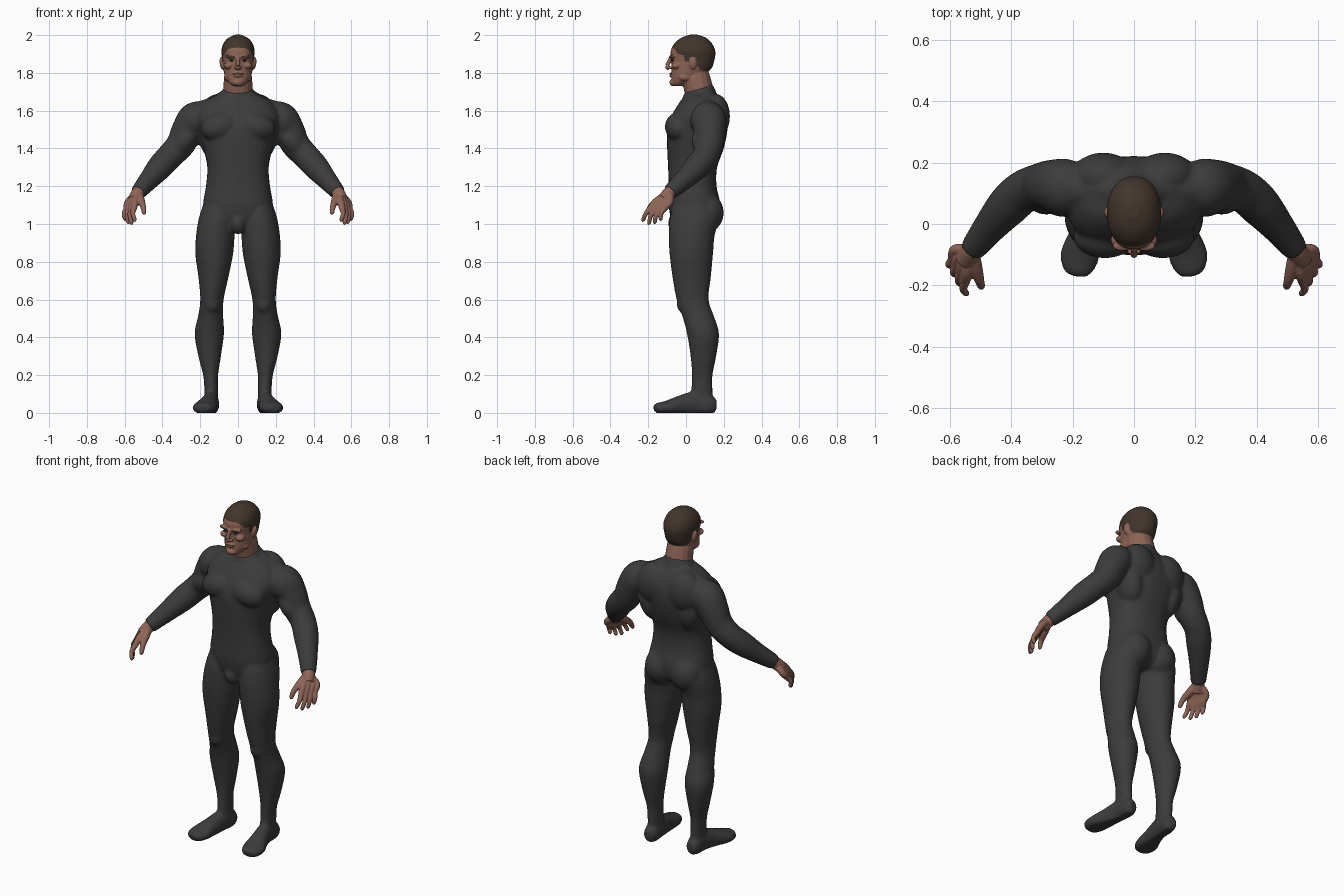
import bpy, bmesh, math
from mathutils import Vector, Matrix

cube = bpy.data.objects.get("Cube")
if cube:
    bpy.data.objects.remove(cube, do_unlink=True)


def material(name, rgb):
    m = bpy.data.materials.new(name)
    m.use_nodes = True
    m.diffuse_color = (*rgb, 1)
    m.node_tree.nodes["Principled BSDF"].inputs["Base Color"].default_value = (*rgb, 1)
    return m


SUIT = material("charcoal suit", (0.045, 0.045, 0.046))
SKIN = material("tan skin", (0.27, 0.13, 0.095))
HAIR = material("dark brown hair", (0.055, 0.036, 0.025))
EYE = material("dark eye", (0.05, 0.03, 0.025))


def spline(rows, steps=5):
    """Smooth curve through rows of any width."""
    pts = [Vector(r) for r in rows]
    out = []
    for i in range(len(pts) - 1):
        a, b, c, d = pts[max(i - 1, 0)], pts[i], pts[i + 1], pts[min(i + 2, len(pts) - 1)]
        for k in range(steps):
            t = k / steps
            out.append(b + (c - a) * (t / 2) + (a * 2 - b * 5 + c * 4 - d) * (t * t / 2)
                       + (b * 3 - a - c * 3 + d) * (t ** 3 / 2))
    return out + [pts[-1]]


def loft(bm, rows, side=1, upright=False, power=2.0, n=28):
    """Closed skin over sections (x, y, z, radius, radius); level rings if upright."""
    rows = spline(rows)
    rings = []
    for i, r in enumerate(rows):
        centre = Vector(r[:3])
        tangent = Vector(rows[min(i + 1, len(rows) - 1)][:3]) - Vector(rows[max(i - 1, 0)][:3])
        turn = Matrix.Identity(3) if upright else tangent.to_track_quat('Z', 'Y').to_matrix()
        ring = []
        for k in range(n):
            a = math.tau * k / n
            c, s = math.cos(a), math.sin(a)
            p = centre + turn @ Vector((
                math.copysign(abs(c) ** (2 / power), c) * r[3],
                math.copysign(abs(s) ** (2 / power), s) * r[4], 0))
            ring.append(bm.verts.new((p.x * side, p.y, p.z)))
        rings.append(ring)
    faces = [bm.faces.new(rings[0]), bm.faces.new(rings[-1])]
    for a, b in zip(rings, rings[1:]):
        for k in range(n):
            faces.append(bm.faces.new((a[k - 1], a[k], b[k], b[k - 1])))
    bmesh.ops.recalc_face_normals(bm, faces=faces)


def tube(bm, rows, side=1):
    loft(bm, [(*r, r[3]) for r in rows], side, n=16)


def blob(bm, loc, radii, side=1, tilt=0.0):
    """Ellipsoid, leaning in the front plane by tilt degrees."""
    place = Matrix.Translation((loc[0] * side, *loc[1:]))
    lean = Matrix.Rotation(math.radians(tilt) * side, 4, 'Y')
    bmesh.ops.create_uvsphere(bm, u_segments=24, v_segments=16, radius=1,
                              matrix=place @ lean @ Matrix.Diagonal((*radii, 1)))


def finish(name, bm, mats, voxel=None, smooth=0):
    """Make the object and melt its overlapping parts into one skin."""
    mesh = bpy.data.meshes.new(name)
    bm.to_mesh(mesh)
    bm.free()
    obj = bpy.data.objects.new(name, mesh)
    bpy.context.collection.objects.link(obj)
    if voxel:
        melt = obj.modifiers.new("melt", 'REMESH')
        melt.mode = 'VOXEL'
        melt.voxel_size = voxel
        soften = obj.modifiers.new("soften", 'SMOOTH')
        soften.factor = 0.5
        soften.iterations = smooth
        graph = bpy.context.evaluated_depsgraph_get()
        graph.update()
        obj.data = bpy.data.meshes.new_from_object(obj.evaluated_get(graph))
        obj.modifiers.clear()
    obj.data.name = name
    obj.data.materials.clear()
    for m in mats:
        obj.data.materials.append(m)
    obj.data.polygons.foreach_set("use_smooth", [True] * len(obj.data.polygons))
    obj.data.update()
    return obj


# Suit: trunk and collar
bm = bmesh.new()
loft(bm, [(0, .04, .98, .09, .07), (0, .045, 1.02, .16, .12), (0, .045, 1.1, .185, .137),
          (0, .035, 1.2, .17, .127), (0, .035, 1.3, .163, .13), (0, .05, 1.4, .183, .15),
          (0, .06, 1.5, .208, .16), (0, .072, 1.58, .22, .145), (0, .08, 1.65, .17, .11),
          (0, .08, 1.69, .1, .08)], upright=True, power=2.3)
tube(bm, [(0, .095, 1.6, .1), (0, .08, 1.66, .09), (0, .063, 1.715, .083)])
blob(bm, (0, -.045, 1.005), (.045, .05, .06))

for s in (1, -1):
    # Suit: chest, back and seat muscles
    blob(bm, (.095, -.04, 1.515), (.105, .072, .075), s, 12)
    blob(bm, (.1, .155, 1.57), (.105, .078, .12), s)
    blob(bm, (.135, .115, 1.46), (.075, .09, .13), s, 12)
    blob(bm, (.085, .108, 1.06), (.092, .092, .105), s)
    tube(bm, [(.02, .1, 1.69, .05), (.12, .11, 1.62, .058), (.23, .12, 1.56, .085)], s)
    # Suit: arm
    tube(bm, [(.17, .11, 1.56, .08), (.225, .12, 1.555, .093), (.27, .125, 1.49, .085),
              (.305, .122, 1.42, .077), (.36, .105, 1.36, .071), (.41, .06, 1.305, .069),
              (.47, -.01, 1.235, .055), (.528, -.085, 1.168, .042)], s)
    blob(bm, (.235, .115, 1.55), (.08, .092, .1), s, -20)
    blob(bm, (.285, .085, 1.44), (.055, .055, .085), s, -38)
    # Suit: leg
    loft(bm, [(.1, .045, 1.14, .07, .1), (.11, .045, 1.04, .095, .13), (.12, .03, .94, .102, .122),
              (.126, .028, .84, .1, .115), (.13, .03, .72, .08, .102), (.138, .035, .6, .062, .085),
              (.145, .065, .51, .067, .084), (.152, .09, .42, .078, .085),
              (.15, .092, .3, .06, .068), (.145, .086, .2, .04, .055),
              (.142, .084, .12, .036, .057), (.142, .08, .05, .036, .06)], s, upright=True)
    blob(bm, (.137, -.008, .58), (.042, .042, .055), s)
    # Suit: foot
    loft(bm, [(.135, .16, .04, .025, .03), (.14, .13, .042, .041, .052), (.145, .05, .052, .042, .062),
              (.16, -.03, .04, .05, .052), (.176, -.1, .028, .064, .037),
              (.184, -.15, .024, .05, .029), (.187, -.168, .02, .028, .018)], s)
suit = finish("body_suit", bm, [SUIT], .0085, 7)
for v in suit.data.vertices:
    v.co.z = max(v.co.z, 0)

# Hands: each finger runs from the wrist through its knuckle
for s, label in ((1, "left"), (-1, "right")):
    bm = bmesh.new()
    tube(bm, [(.495, -.045, 1.205, .03), (.527, -.084, 1.168, .035), (.55, -.12, 1.13, .033)], s)
    for i in range(4):
        f = i / 3
        x, y, z = .55 + .04 * f, -.185 + .07 * f, 1.088 - .006 * f
        drop = (.066, .08, .074, .056)[i]
        fan = .022 * (.5 - f)
        tube(bm, [(.53, -.088, 1.16, .02), (x - .008, y + .03, z + .035, .019), (x, y, z, .0165),
                  (x + .01 - fan / 3, y - .022 - fan / 2, z - drop * .5, .0125),
                  (x + .002 - fan / 2, y - .03 - fan, z - drop, .0105),
                  (x - .002 - fan / 2, y - .03 - fan, z - drop - .008, .005)], s)
    tube(bm, [(.525, -.095, 1.16, .022), (.515, -.145, 1.125, .022), (.503, -.185, 1.095, .0155),
              (.498, -.203, 1.062, .012), (.5, -.206, 1.05, .006)], s)
    finish(label + "_hand", bm, [SKIN], .0035, 3)

# Head: skull, jaw and neck
bm = bmesh.new()
loft(bm, [(0, -.042, 1.73, .026, .026), (0, -.03, 1.745, .046, .046), (0, .0, 1.78, .068, .076),
          (0, .028, 1.82, .078, .104), (0, .036, 1.87, .083, .115), (0, .037, 1.915, .088, .118),
          (0, .038, 1.955, .078, .1), (0, .04, 1.985, .052, .067), (0, .04, 2.002, .016, .022)],
     upright=True, power=2.2)
tube(bm, [(0, .088, 1.62, .08), (0, .07, 1.7, .077), (0, .052, 1.78, .074), (0, .05, 1.84, .06)])
# Head: nose, lips and chin
tube(bm, [(0, -.078, 1.885, .011), (0, -.09, 1.86, .01), (0, -.1, 1.835, .012), (0, -.088, 1.822, .012)])
blob(bm, (0, -.074, 1.796), (.03, .016, .006))
blob(bm, (0, -.072, 1.783), (.026, .016, .007))
blob(bm, (0, -.064, 1.75), (.03, .024, .021))
for s in (1, -1):
    blob(bm, (.036, -.071, 1.886), (.034, .018, .01), s, -6)
    blob(bm, (.05, -.052, 1.838), (.026, .025, .018), s)
    blob(bm, (.014, -.087, 1.827), (.009, .011, .008), s)
    blob(bm, (.056, -.005, 1.778), (.018, .035, .022), s)
    blob(bm, (.085, .037, 1.85), (.012, .02, .033), s, 8)
head = finish("head", bm, [SKIN, HAIR], .0035, 3)

# Hairline: a stepped slope from forehead past the ear to the nape
HAIRLINE = ((-.2, 1.935), (-.065, 1.932), (-.04, 1.9), (-.012, 1.893), (-.006, 1.86),
            (.05, 1.855), (.075, 1.815), (.2, 1.795))


def hairline(y):
    for (a, p), (b, q) in zip(HAIRLINE, HAIRLINE[1:]):
        if y <= b:
            return p + (q - p) * (y - a) / (b - a)
    return HAIRLINE[-1][1]


for face in head.data.polygons:
    x, y, z = face.center
    ear = abs(x) > .06 and math.hypot((y - .037) / .023, (z - .85 - 1) / .036) < 1
    brow = y < -.05 and .014 < abs(x) < .058 and abs(z - 1.884 - abs(x) * .1) < .004
    if brow or (z > hairline(y) and not ear):
        face.material_index = 1

# Eyes
for s, label in ((1, "left"), (-1, "right")):
    bm = bmesh.new()
    blob(bm, (.033, -.07, 1.866), (.013, .009, .005), s)
    finish(label + "_eye", bm, [EYE])
